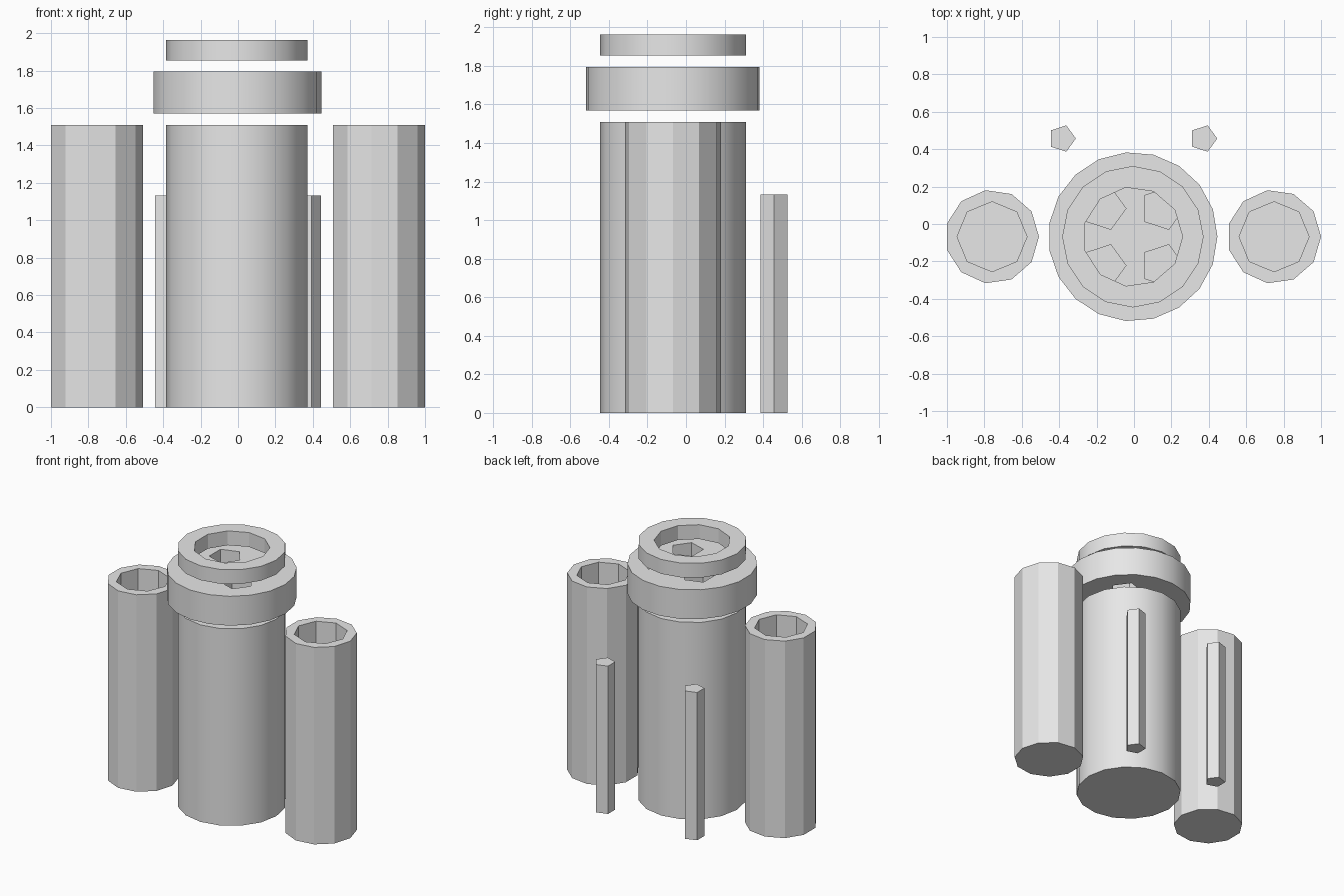
import bpy
import bmesh
from math import cos, sin, tau, radians

if "Cube" in bpy.data.objects:
    bpy.data.objects.remove(bpy.data.objects["Cube"], do_unlink=True)

grey = bpy.data.materials.new("plain_grey")
grey.use_nodes = True
grey.diffuse_color = (0.8, 0.8, 0.8, 1)
grey.node_tree.nodes["Principled BSDF"].inputs["Base Color"].default_value = (0.8, 0.8, 0.8, 1)


def prism(name, sides, radius, x, y, bottom, top):
    """Upright prism with its first corner pointing to +x."""
    bm = bmesh.new()
    rings = [[bm.verts.new((radius * cos(tau * i / sides), radius * sin(tau * i / sides), z))
              for i in range(sides)] for z in (bottom, top)]
    bm.faces.new(rings[0][::-1])
    bm.faces.new(rings[1])
    for i in range(sides):
        j = (i + 1) % sides
        bm.faces.new((rings[0][i], rings[0][j], rings[1][j], rings[1][i]))
    mesh = bpy.data.meshes.new(name)
    bm.to_mesh(mesh)
    bm.free()
    mesh.materials.append(grey)
    obj = bpy.data.objects.new(name, mesh)
    obj.location = (x, y, 0)
    bpy.context.collection.objects.link(obj)
    return obj


def activate(obj):
    bpy.ops.object.select_all(action="DESELECT")
    obj.select_set(True)
    bpy.context.view_layer.objects.active = obj


def bore(obj, sides, radius, x, y, bottom, top):
    """Cut a prism-shaped hole out of a part."""
    cutter = prism("hole_cutter", sides, radius, x, y, bottom, top)
    cutter.hide_render = True
    mod = obj.modifiers.new("hole", "BOOLEAN")
    mod.operation = "DIFFERENCE"
    mod.solver = "EXACT"
    mod.object = cutter
    activate(obj)
    bpy.ops.object.modifier_apply(modifier=mod.name)
    bpy.data.objects.remove(cutter, do_unlink=True)


CX, CY = -0.006, -0.068
parts = []

# Central column
parts.append(prism("main_shaft", 16, 0.378, CX, CY, 0, 1.51))

# Collar with four five-sided holes
collar = prism("collar", 19, 0.452, CX, CY, 1.57, 1.795)
for hx in (-0.16, 0.15):
    for hy in (0.083, -0.222):
        bore(collar, 5, 0.117, hx, hy, 1.5, 1.9)
parts.append(collar)

# Open ring on top
ring = prism("top_ring", 16, 0.378, CX, CY, 1.853, 1.963)
bore(ring, 11, 0.266, CX, CY, 1.8, 2.0)
parts.append(ring)

# Hollow side tubes and rear posts
for side, tube_x, post_x in (("left", 0.749, 0.371), ("right", -0.759, -0.385)):
    tube = prism(side + "_tube", 11, 0.251, tube_x, CY, 0, 1.51)
    bore(tube, 8, 0.187, tube_x, CY, 0.1, 1.6)
    parts.append(tube)
    parts.append(prism(side + "_rear_post", 5, 0.074, post_x, 0.457, 0, 1.133))

# Smooth the fine-sided parts, keep coarse edges crisp
for obj in parts:
    activate(obj)
    bpy.ops.object.shade_smooth_by_angle(angle=radians(30))
